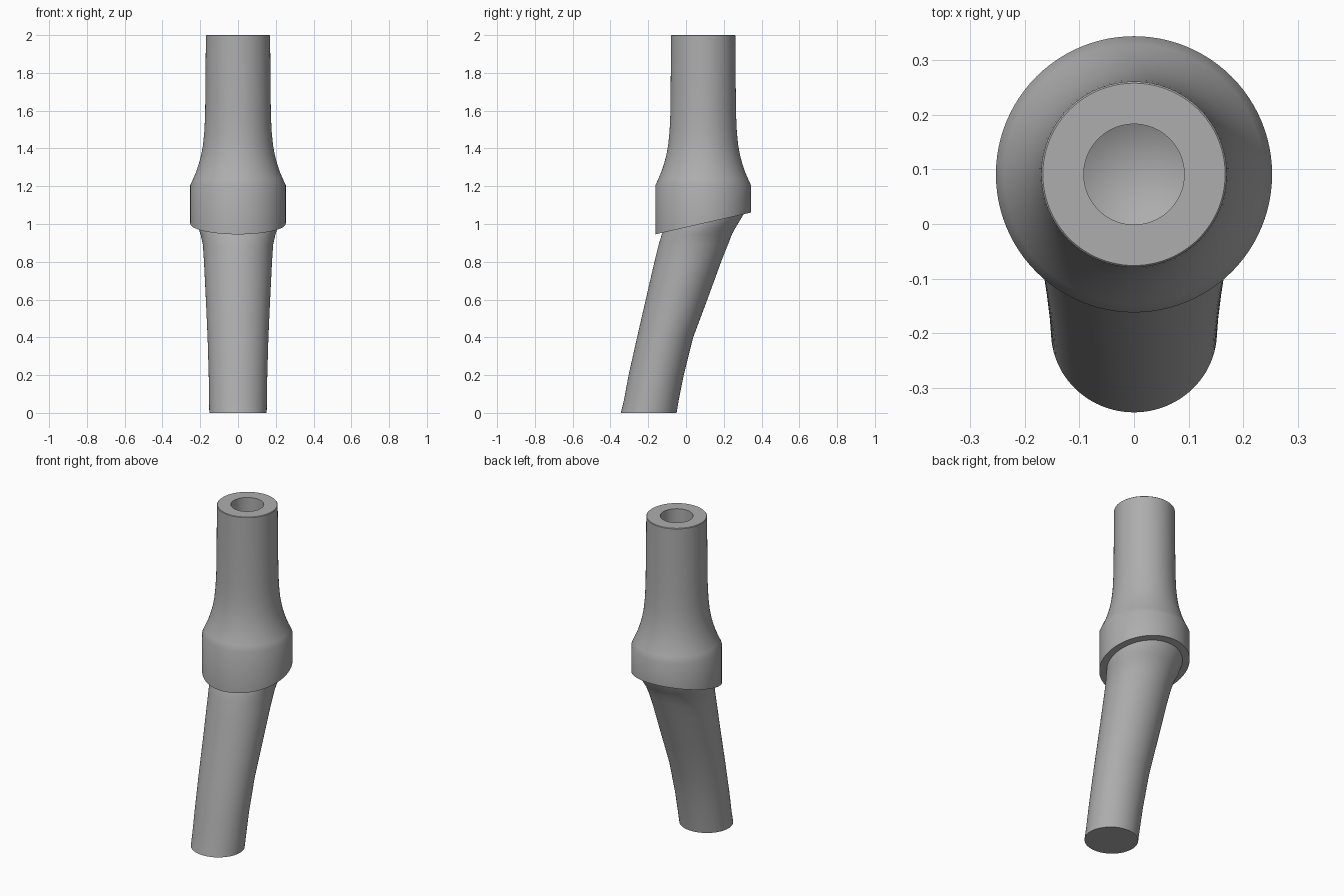
import bpy, bmesh
from math import cos, sin, pi, radians

cube = bpy.data.objects.get("Cube")
if cube:
    bpy.data.objects.remove(cube)

SEG = 96
AXIS_Y = 0.091

metal = bpy.data.materials.new("satin grey metal")
metal.use_nodes = True
grey = (0.42, 0.42, 0.42, 1)
metal.diffuse_color = grey
metal.node_tree.nodes["Principled BSDF"].inputs["Base Color"].default_value = grey


def ring(bm, cy, rx, ry, height):
    """Ellipse of vertices; height gives z for each y."""
    verts = []
    for i in range(SEG):
        a = 2 * pi * i / SEG
        y = cy + ry * sin(a)
        verts.append(bm.verts.new((rx * cos(a), y, height(y))))
    return verts


def loft(name, sections, tip=None):
    """Skin a row of rings and close both ends; tip makes the last end a cone."""
    bm = bmesh.new()
    rings = [ring(bm, *s) for s in sections]
    for a, b in zip(rings, rings[1:]):
        for i in range(SEG):
            j = (i + 1) % SEG
            bm.faces.new((a[i], a[j], b[j], b[i]))
    bm.faces.new(rings[0][::-1])
    if tip:
        point = bm.verts.new(tip)
        for i in range(SEG):
            bm.faces.new((rings[-1][i], rings[-1][(i + 1) % SEG], point))
    else:
        bm.faces.new(rings[-1])
    bmesh.ops.recalc_face_normals(bm, faces=bm.faces)
    mesh = bpy.data.meshes.new(name)
    bm.to_mesh(mesh)
    bm.free()
    obj = bpy.data.objects.new(name, mesh)
    bpy.context.collection.objects.link(obj)
    mesh.materials.append(metal)
    bpy.ops.object.select_all(action='DESELECT')
    obj.select_set(True)
    bpy.context.view_layer.objects.active = obj
    bpy.ops.object.shade_smooth_by_angle(angle=radians(25))
    return obj


def flat(z):
    return lambda y: z


def slanted(y):
    return 0.945 + 0.228 * (y + 0.163)


# Upper post: slanted collar, flared neck, straight tube and blind bore
outer = [(0.253, 1.205), (0.238, 1.238), (0.222, 1.275), (0.207, 1.32),
         (0.195, 1.365), (0.185, 1.42), (0.178, 1.49), (0.174, 1.58),
         (0.172, 1.75), (0.17, 1.997), (0.167, 2.0)]
bore = [(0.092, 2.0), (0.092, 1.4)]
sections = [(AXIS_Y, 0.253, 0.253, slanted)]
sections += [(AXIS_Y, r, r, flat(z)) for r, z in outer + bore]
loft("collar_and_post", sections, tip=(0, AXIS_Y, 1.35))

# Angled root: front edge, back edge, half width and height of each section
root = [(-0.345, -0.05, 0.152, 0), (-0.328, -0.038, 0.153, 0.07),
        (-0.304, -0.012, 0.155, 0.2), (-0.259, 0.038, 0.161, 0.4),
        (-0.213, 0.113, 0.17, 0.6), (-0.167, 0.186, 0.18, 0.8),
        (-0.145, 0.222, 0.186, 0.89), (-0.128, 0.243, 0.198, 0.945),
        (-0.11, 0.262, 0.21, 0.98), (-0.08, 0.304, 0.215, 1.05),
        (-0.06, 0.32, 0.2, 1.1)]
loft("angled_root", [((f + b) / 2, w, (b - f) / 2, flat(z)) for f, b, w, z in root])
